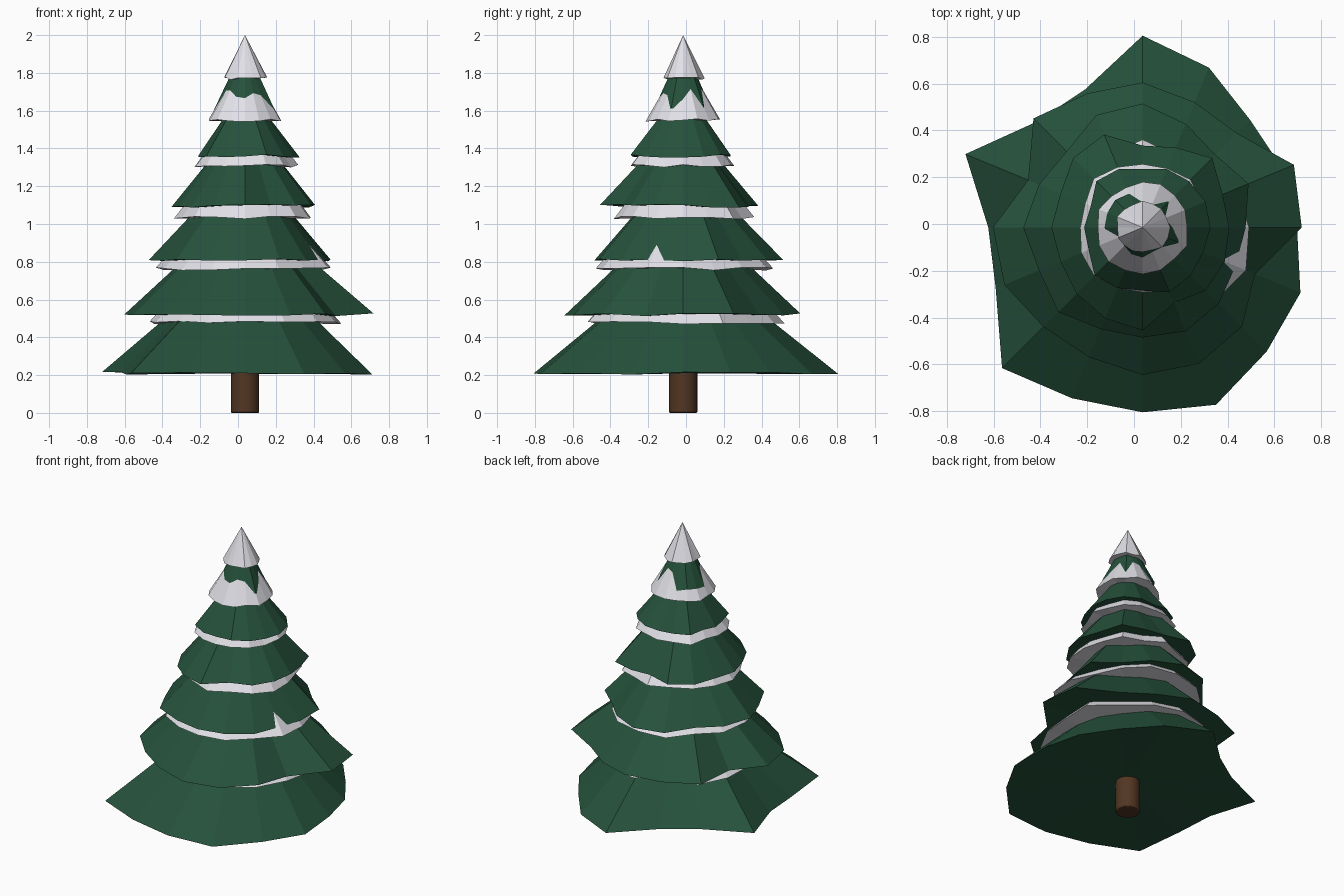
import bpy, bmesh, math, random
from mathutils import Vector

random.seed(4)
cube = bpy.data.objects.get("Cube")
if cube:
    bpy.data.objects.remove(cube, do_unlink=True)

AXIS = Vector((0.037, -0.015, 0))
SIDES = 16


def material(name, color):
    mat = bpy.data.materials.new(name)
    mat.use_nodes = True
    mat.diffuse_color = (*color, 1)
    shader = next(n for n in mat.node_tree.nodes if n.type == "BSDF_PRINCIPLED")
    shader.inputs["Base Color"].default_value = (*color, 1)
    return mat


GREEN = material("fir_green", (0.019, 0.084, 0.045))
SNOW = material("snow_white", (0.75, 0.75, 0.8))
BARK = material("bark_brown", (0.085, 0.037, 0.016))


def jagged_cone(name, radii, rim_z, apex_z, mat, wobble):
    """Closed cone whose flat-shaded rim has one radius per side."""
    bm = bmesh.new()
    rim = []
    for i, r in enumerate(radii):
        a = math.tau * i / len(radii)
        z = rim_z + random.uniform(-wobble, wobble)
        rim.append(bm.verts.new((r * math.cos(a), r * math.sin(a), z)))
    tip = bm.verts.new((0, 0, apex_z))
    hub = bm.verts.new((0, 0, rim_z))
    for i, v in enumerate(rim):
        w = rim[(i + 1) % len(rim)]
        bm.faces.new((v, w, tip))
        bm.faces.new((w, v, hub))
    mesh = bpy.data.meshes.new(name)
    bm.to_mesh(mesh)
    bm.free()
    mesh.materials.append(mat)
    obj = bpy.data.objects.new(name, mesh)
    obj.location = AXIS
    bpy.context.collection.objects.link(obj)
    return obj


def uneven(radius, spread):
    return [radius * random.uniform(1 - spread, 1 + spread) for _ in range(SIDES)]


def hundredths(values):
    return [v / 100 for v in values]


# Branch tiers: rim radii counter-clockwise from +x, rim height, tip height
tiers = [
    (hundredths([66, 65, 65, 74, 82, 64, 64, 82, 66, 68, 85, 79, 79, 82, 75, 73]), 0.21, 0.86),
    (hundredths([68, 70, 57, 58, 62, 62, 66, 53, 64, 64, 60, 60, 63, 63, 60, 52]), 0.52, 1.11),
    (hundredths([44, 49, 44, 48, 53, 52, 46, 48, 51, 48, 51, 47, 47, 48, 46, 43]), 0.81, 1.35),
    (hundredths([37, 37, 42, 37, 35, 43, 42, 38, 39, 38, 40, 42, 44, 35, 38, 38]), 1.095, 1.57),
    (hundredths([29, 29, 28, 27, 25, 27, 28, 24, 25, 25, 29, 28, 27, 30, 29, 28]), 1.36, 1.73),
    (uneven(0.158, 0.06), 1.612, 1.95),
]
for n, (radii, rim_z, apex_z) in enumerate(tiers, 1):
    jagged_cone(f"branch_tier_{n}", radii, rim_z, apex_z, GREEN, 0.008)

# Snow layers peeking out below each upper tier
snow = [(0.52, 0.478), (0.455, 0.762), (0.36, 1.035), (0.28, 1.308), (0.195, 1.55)]
for n, (radius, rim_z) in enumerate(snow, 1):
    apex_z = tiers[n][2] - 0.06
    jagged_cone(f"snow_layer_{n}", uneven(radius, 0.06), rim_z, apex_z, SNOW, 0.008)

# Snow cap on the tip
jagged_cone("snow_cap", uneven(0.112, 0.07), 1.77, 2.0, SNOW, 0.008)

# Trunk
bpy.ops.mesh.primitive_cylinder_add(vertices=24, radius=0.075, depth=0.3,
                                    location=AXIS + Vector((0, 0, 0.15)))
trunk = bpy.context.object
trunk.name = "trunk"
trunk.data.materials.append(BARK)
bevel = trunk.modifiers.new("soft_edges", "BEVEL")
bevel.width = 0.006
bevel.segments = 2
bpy.ops.object.shade_smooth_by_angle()
